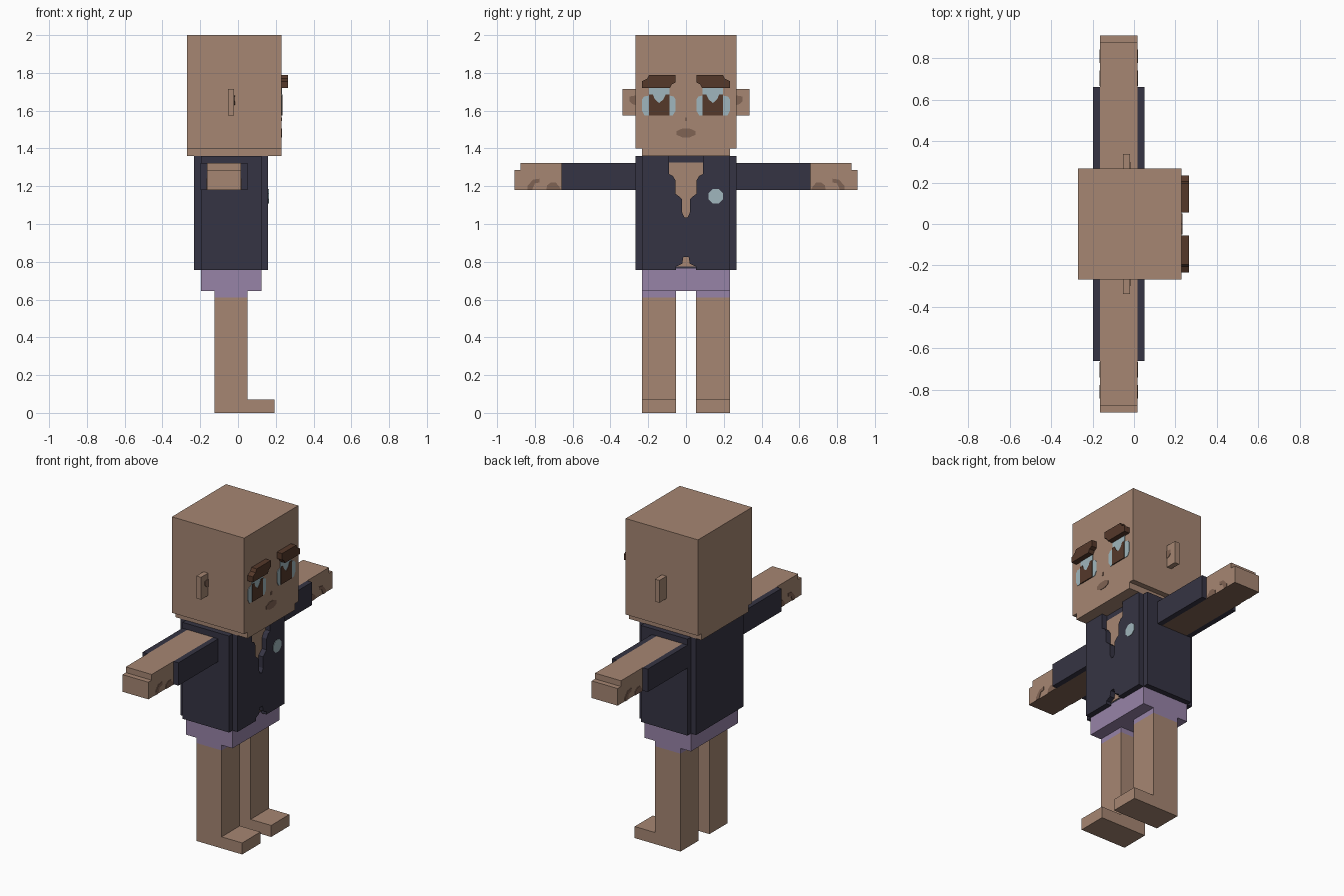
import bpy
import bmesh
import math

cube = bpy.data.objects.get("Cube")
if cube:
    bpy.data.objects.remove(cube, do_unlink=True)


def material(name, rgb):
    m = bpy.data.materials.new(name)
    m.use_nodes = True
    m.diffuse_color = (*rgb, 1)
    bsdf = next(n for n in m.node_tree.nodes if n.type == "BSDF_PRINCIPLED")
    bsdf.inputs["Base Color"].default_value = (*rgb, 1)
    bsdf.inputs["Roughness"].default_value = 0.8
    return m


SKIN = material("skin", (0.38, 0.24, 0.17))
SHADE = material("dark_skin", (0.216, 0.125, 0.087))
NAVY = material("jacket_navy", (0.036, 0.034, 0.056))
PURPLE = material("shorts_purple", (0.31, 0.227, 0.39))
BROWN = material("brow_brown", (0.09, 0.04, 0.023))
PALE = material("pale_blue", (0.35, 0.47, 0.51))


def finish(name, bm, mats):
    bmesh.ops.recalc_face_normals(bm, faces=bm.faces)
    me = bpy.data.meshes.new(name)
    bm.to_mesh(me)
    bm.free()
    for m in mats:
        me.materials.append(m)
    ob = bpy.data.objects.new(name, me)
    bpy.context.collection.objects.link(ob)
    return ob


def prism(name, pts, axis, lo, hi, *mats):
    """Extrude a 2D outline along x (pts are y, z) or y (pts are x, z)."""
    bm = bmesh.new()
    place = (lambda p, d: (d, *p)) if axis == "x" else (lambda p, d: (p[0], d, p[1]))
    a = [bm.verts.new(place(p, lo)) for p in pts]
    b = [bm.verts.new(place(p, hi)) for p in pts]
    bm.faces.new(a)
    bm.faces.new(b[::-1])
    n = len(pts)
    for i in range(n):
        j = (i + 1) % n
        bm.faces.new((a[i], a[j], b[j], b[i]))
    return finish(name, bm, mats)


def box(name, x, y, z, *mats):
    pts = [(y[0], z[0]), (y[1], z[0]), (y[1], z[1]), (y[0], z[1])]
    return prism(name, pts, "x", x[0], x[1], *mats)


def flip(pts, s):
    return [(s * y, z) for y, z in pts]


def span(s, a, b):
    return tuple(sorted((s * a, s * b)))


def disc(y, z, ry, rz, n=8):
    return [(y + ry * math.cos(math.tau * (i + .5) / n),
             z + rz * math.sin(math.tau * (i + .5) / n)) for i in range(n)]


# Head, jaw, nose and mouth; the face looks along +x
FACE = 0.23
box("head", (-0.27, FACE), (-0.267, 0.267), (1.40, 2.0), SKIN)
box("jaw", (-0.27, FACE), (-0.233, 0.233), (1.36, 1.40), SKIN)
box("nose", (FACE, FACE + .003), (-0.006, 0.006), (1.545, 1.565), SHADE)
prism("mouth", disc(0, 1.482, 0.054, 0.025), "x", FACE, FACE + .003, SHADE)

# Torso core, chest and jacket panels
box("jacket_core", (-0.197, 0.125), (-0.233, 0.233), (0.765, 1.359), NAVY)
box("shorts", (-0.197, 0.125), (-0.233, 0.233), (0.645, 0.765), PURPLE)
box("chest", (0.125, 0.128), (-0.13, 0.13), (0.775, 1.325), SKIN)
box("jacket_back", (-0.233, -0.197), (-0.233, 0.233), (0.757, 1.36), NAVY)
neck = [(0.09, 1.36), (0.09, 1.265), (0.07, 1.255), (0.055, 1.23), (0.055, 1.16),
        (0.035, 1.145), (0.02, 1.13), (0.02, 1.06), (0.008, 1.035)]
hem = [(0.014, 0.825), (0.02, 0.79), (0.052, 0.775), (0.052, 0.757)]
for s, side in ((1, "left"), (-1, "right")):
    # each half meets the other below the neck opening
    half = neck + [(0, 1.035), (0, 0.825)] + hem + [(0.233, 0.757), (0.233, 1.36)]
    prism("jacket_front_" + side, flip(half, s), "x", 0.125, 0.16, NAVY)
    box("jacket_side_" + side, (-0.197, 0.125), span(s, 0.233, 0.267), (0.757, 1.36), NAVY)
prism("badge", disc(0.157, 1.147, 0.041, 0.041), "x", 0.16, 0.163, PALE)

eye = [(.07, 1.575), (.055, 1.60), (.055, 1.66), (.065, 1.675), (.088, 1.68), (.088, 1.72),
       (.195, 1.72), (.195, 1.68), (.222, 1.675), (.233, 1.66), (.233, 1.60), (.22, 1.575)]
iris = [(.088, 1.575), (.195, 1.575), (.195, 1.685), (.175, 1.685), (.165, 1.66),
        (.142, 1.64), (.12, 1.66), (.108, 1.685), (.088, 1.685)]
brow = [(.055, 1.79), (.195, 1.79), (.205, 1.77), (.233, 1.755), (.233, 1.72),
        (.085, 1.72), (.075, 1.74), (.055, 1.75)]
thumb = [(.84, 1.18), (.84, 1.20), (.81, 1.235), (.775, 1.24), (.775, 1.22),
         (.80, 1.215), (.815, 1.18)]
palm = [(.74, 1.18), (.735, 1.205), (.715, 1.22), (.69, 1.22), (.665, 1.19), (.665, 1.18)]

for s, side in ((1, "left"), (-1, "right")):
    # Face features and ears
    prism("eye_" + side, flip(eye, s), "x", FACE, FACE + .003, PALE)
    prism("iris_" + side, flip(iris, s), "x", FACE, FACE + .006, BROWN)
    prism("brow_" + side, flip(brow, s), "x", FACE, 0.266, BROWN)
    box("ear_" + side, (-0.052, -0.02), span(s, 0.26, 0.337), (1.575, 1.715), SKIN)
    inner = [(.268, 1.63), (.285, 1.635), (.30, 1.65), (.30, 1.675), (.268, 1.68)]
    prism("ear_inner_" + side, flip(inner, s), "x", -0.02, -0.017, SHADE)

    # Arm with stepped fingertips and a darker underside
    arm = [(.23, 1.18), (.908, 1.18), (.908, 1.287), (.875, 1.287), (.875, 1.323), (.23, 1.323)]
    ob = prism("arm_" + side, flip(arm, s), "x", -0.163, 0.016, SKIN, SHADE)
    for f in ob.data.polygons:
        f.material_index = int(f.normal.z < -0.9)
    for x0, x1, where in ((0.016, 0.019, "front"), (-0.166, -0.163, "back")):
        prism(f"thumb_mark_{where}_{side}", flip(thumb, s), "x", x0, x1, SHADE)
        prism(f"palm_mark_{where}_{side}", flip(palm, s), "x", x0, x1, SHADE)

    # Sleeve panels on the front and back of the arm
    box("sleeve_front_" + side, (0.016, 0.05), span(s, 0.25, 0.66), (1.18, 1.323), NAVY)
    box("sleeve_back_" + side, (-0.198, -0.163), span(s, 0.25, 0.66), (1.18, 1.323), NAVY)

    # Leg with foot, and shorts cuff at the top
    y = span(s, 0.053, 0.233)
    leg = [(-0.125, 0), (0.192, 0), (0.192, 0.072), (0.05, 0.072), (0.05, 0.612), (-0.125, 0.612)]
    prism("leg_" + side, leg, "y", y[0], y[1], SKIN)
    box("shorts_cuff_" + side, (-0.125, 0.05), y, (0.612, 0.645), PURPLE)
